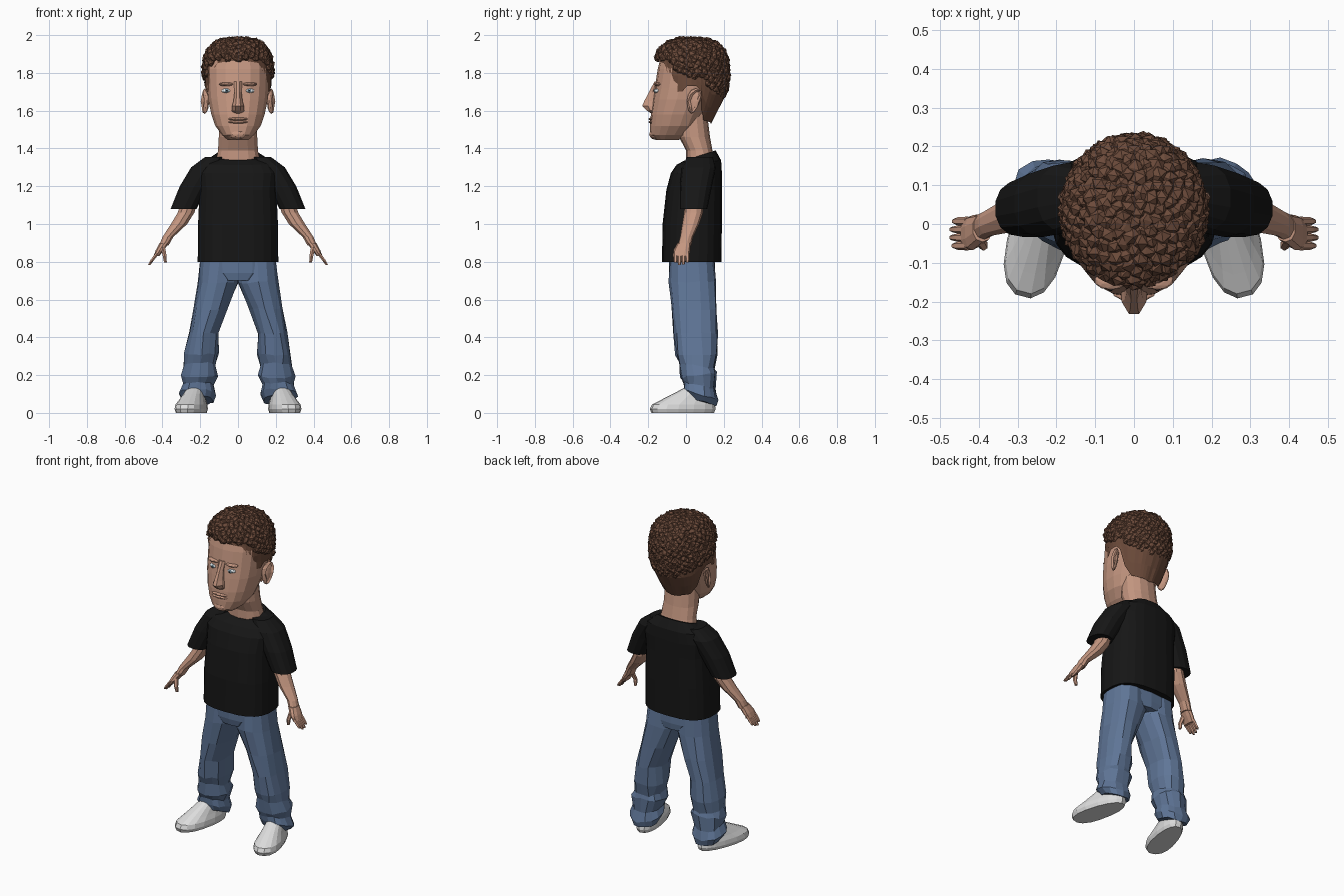
import bpy, bmesh, math, random
from mathutils import Matrix, Vector

random.seed(4)
cube = bpy.data.objects.get("Cube")
if cube:
    bpy.data.objects.remove(cube, do_unlink=True)


def material(name, r, g, b):
    m = bpy.data.materials.new(name)
    m.use_nodes = True
    m.diffuse_color = (r, g, b, 1)
    bsdf = next(n for n in m.node_tree.nodes if n.type == "BSDF_PRINCIPLED")
    bsdf.inputs["Base Color"].default_value = (r, g, b, 1)
    bsdf.inputs["Roughness"].default_value = 0.9
    return m


SKIN = material("skin", 0.56, 0.31, 0.22)
HAIR = material("brown hair", 0.15, 0.07, 0.043)
SHIRT = material("black cloth", 0.008, 0.008, 0.008)
DENIM = material("blue denim", 0.115, 0.18, 0.31)
SHOE = material("white leather", 0.72, 0.72, 0.72)
WHITE = material("eye white", 0.75, 0.8, 0.82)
IRIS = material("grey blue iris", 0.2, 0.32, 0.4)
PUPIL = material("dark pupil", 0.01, 0.01, 0.01)


def finish(bm, name, mat):
    bmesh.ops.recalc_face_normals(bm, faces=bm.faces)
    mesh = bpy.data.meshes.new(name)
    bm.to_mesh(mesh)
    bm.free()
    mesh.materials.append(mat)
    obj = bpy.data.objects.new(name, mesh)
    bpy.context.collection.objects.link(obj)
    return obj


def bridge(bm, rings, n):
    for a, b in zip(rings, rings[1:]):
        for i in range(n):
            j = (i + 1) % n
            bm.faces.new((a[i], a[j], b[j], b[i]))


def loft(name, mat, rings, n=16, power=2.3, side=1, jitter=0, warp=None):
    """Stack of level rings: z, centre x, centre y, radius x, radius y, tilt."""
    bm = bmesh.new()
    loops = []
    for z, cx, cy, rx, ry, *tilt in rings:
        loop = []
        for i in range(n):
            a = math.tau * (i + 0.5) / n
            c, s = math.cos(a), math.sin(a)
            x = rx * math.copysign(abs(c) ** (2 / power), c)
            y = ry * math.copysign(abs(s) ** (2 / power), s)
            p = Vector((cx + x, cy + y, z + (tilt[0] * y if tilt else 0)))
            p += Vector([random.uniform(-jitter, jitter) for _ in range(3)])
            p = warp(p) if warp else p
            loop.append(bm.verts.new((p.x * side, p.y, p.z)))
        loops.append(loop)
    bridge(bm, loops, n)
    bm.faces.new(loops[0])
    bm.faces.new(loops[-1])
    return finish(bm, name, mat)


def blob(name, mat, centre, radii, detail=2):
    bm = bmesh.new()
    mat4 = Matrix.Translation(centre) @ Matrix.Diagonal((*radii, 1))
    bmesh.ops.create_icosphere(bm, subdivisions=detail, radius=1, matrix=mat4)
    return finish(bm, name, mat)


def lerp_table(table, t):
    for a, b in zip(table, table[1:]):
        if t <= b[0]:
            f = max(0, (t - a[0]) / (b[0] - a[0]))
            return [p + (q - p) * f for p, q in zip(a[1:], b[1:])]
    return list(table[-1][1:])


# Head, neck and nose
loft("head", SKIN, [
    (1.445, 0, -.10, .055, .06), (1.47, 0, -.085, .085, .105),
    (1.52, 0, -.06, .122, .13), (1.58, 0, -.043, .143, .143),
    (1.66, 0, -.013, .16, .162), (1.72, 0, .003, .165, .168),
    (1.82, 0, .015, .168, .165), (1.9, 0, .02, .155, .15),
    (1.95, 0, .03, .11, .1)], n=18)
loft("neck", SKIN, [
    (1.33, 0, .08, .12, .08), (1.39, 0, .07, .108, .07),
    (1.46, 0, .045, .104, .082), (1.6, 0, .03, .1, .08)], n=14)
loft("nose", SKIN, [
    (1.585, 0, -.165, .022, .02), (1.60, 0, -.175, .036, .035),
    (1.625, 0, -.18, .034, .056), (1.65, 0, -.175, .026, .05),
    (1.70, 0, -.162, .02, .036), (1.755, 0, -.15, .024, .018)], n=8, power=2)
for part, z in (("upper_lip", 1.556), ("lower_lip", 1.54)):
    blob(part, SKIN, (0, -.178, z), (.055, .022, .009))
blob("chin", SKIN, (0, -.165, 1.475), (.05, .03, .028))

# Eyes, brows and ears
for side, tag in ((1, "left"), (-1, "right")):
    x = .06 * side
    blob(tag + "_eye", WHITE, (x, -.143, 1.705), (.028, .026, .015))
    blob(tag + "_iris", IRIS, (x, -.163, 1.705), (.011, .008, .011))
    blob(tag + "_pupil", PUPIL, (x, -.169, 1.705), (.005, .004, .005))
    blob(tag + "_brow", SKIN, (x, -.146, 1.74), (.042, .024, .011))
    bm = bmesh.new()
    bmesh.ops.create_icosphere(bm, subdivisions=2, radius=1)
    for v in bm.verts:
        p = v.co.copy()
        v.co = (side * (.176 + p.x * .02 + p.y * .012),
                .04 + p.y * (.036 + .012 * p.z) + p.z * .012, 1.65 + p.z * .068)
    if side < 0:
        bmesh.ops.reverse_faces(bm, faces=bm.faces)
    bm.normal_update()
    bowl = [f for f in bm.faces if f.normal.x * side > .8]
    bmesh.ops.inset_region(bm, faces=bowl, thickness=.006, depth=-.012)
    finish(bm, tag + "_ear", SKIN)

# Close-cropped hair shell with a shaped hairline
shell = [(1.53, .02, .112, .11), (1.62, .025, .15, .15), (1.7, .03, .171, .185),
         (1.8, .03, .176, .188), (1.9, .03, .165, .17), (1.96, .03, .09, .1)]
hairline = [(0, 1.87), (.75, 1.85), (.95, 1.7), (1.3, 1.7), (1.42, 1.73),
            (1.8, 1.73), (1.95, 1.61), (2.2, 1.55), (math.pi, 1.53)]
bm = bmesh.new()
n, rows, loops = 48, 7, []
for r in range(rows):
    loop = []
    for i in range(n):
        a = math.tau * i / n - math.pi
        low = lerp_table(hairline, abs(a))[0]
        z = low + (1.96 - low) * r / (rows - 1)
        cy, rx, ry = lerp_table(shell, z)
        k = 1 + random.uniform(0, .035)
        loop.append(bm.verts.new((rx * k * math.sin(a), cy - ry * k * math.cos(a), z)))
    loops.append(loop)
bridge(bm, loops, n)
bm.faces.new(loops[-1])
finish(bm, "cropped_hair", HAIR)

# Faceted curls spread over the crown
bm = bmesh.new()
total = 620
for i in range(total):
    dz = 1 - 2 * (i + .5) / total
    a = i * math.pi * (3 - math.sqrt(5))
    h = math.sqrt(1 - dz * dz)
    k = (h ** 2.8 + abs(dz) ** 2.8) ** (-1 / 2.8)
    d = Vector((h * math.cos(a), h * math.sin(a), dz)) * k
    p = Vector((d.x * .172, .028 + d.y * .186, 1.8 + d.z * .172))
    low = lerp_table([(-.09, 1.875), (-.03, 1.79), (.08, 1.77), (.2, 1.66)], p.y)[0]
    if p.z < low:
        continue
    size = Vector([random.uniform(.019, .03) for _ in range(3)])
    turn = Matrix.Rotation(random.uniform(0, 6), 4, Vector((random.random(), random.random(), 1)))
    bmesh.ops.create_icosphere(bm, subdivisions=1, radius=1,
                               matrix=Matrix.Translation(p) @ turn @ Matrix.Diagonal((*size, 1)))
finish(bm, "curly_hair", HAIR)

# Shirt body
loft("shirt", SHIRT, [
    (.8, 0, .03, .215, .157), (1.0, 0, .033, .213, .157), (1.18, 0, .043, .205, .147),
    (1.27, 0, .055, .215, .135), (1.325, 0, .068, .19, .118, .1),
    (1.362, 0, .072, .118, .085, .33)], n=22, power=2.7)

# Hips
loft("jeans_hips", DENIM, [
    (.7, 0, .035, .12, .115), (.74, 0, .033, .19, .122), (.83, 0, .03, .2, .122)], n=18)


def shoe_warp(p):
    p.x *= 1 - .7 * p.y
    q = Matrix.Rotation(.25, 3, "Z") @ p
    return q + Vector((.243, -.017, 0))


for side, tag in ((1, "left"), (-1, "right")):
    # Sleeve and arm
    loft(tag + "_sleeve", SHIRT, [
        (1.08, .288, .04, .07, .073, 0), (1.2, .232, .052, .078, .085),
        (1.3, .17, .068, .08, .09), (1.355, .12, .075, .055, .07)], side=side, n=14)
    loft(tag + "_arm", SKIN, [
        (.885, .393, -.008, .026, .036), (.93, .372, .003, .03, .034),
        (1.0, .312, .025, .045, .045), (1.06, .275, .04, .046, .05),
        (1.14, .25, .045, .046, .05)], side=side, n=10, power=2)
    # Hand
    loft(tag + "_palm", SKIN, [
        (.83, .432, -.026, .016, .042), (.86, .415, -.022, .022, .045),
        (.9, .39, -.01, .026, .036)], side=side, n=10)
    for k in range(4):
        y = -.056 + k * .021
        drop = (.012, 0, .002, .014)[k]
        loft(f"{tag}_finger_{k + 1}", SKIN, [
            (.783 + drop, .47 - drop / 2, y, .007, .007),
            (.81, .453, y, .011, .011), (.845, .427, y, .012, .012)],
            side=side, n=6, power=2)
    loft(tag + "_thumb", SKIN, [
        (.795, .384, -.052, .008, .009), (.83, .388, -.056, .012, .013),
        (.885, .4, -.035, .014, .018)], side=side, n=6, power=2)
    # Trouser leg, with crumpled folds near the hem
    loft(tag + "_jeans_leg", DENIM, [
        (.065, .212, .08, .08, .078, -.35), (.1, .217, .076, .1, .09, -.3),
        (.145, .212, .068, .082, .086, -.2), (.2, .205, .064, .098, .095, .15),
        (.25, .2, .058, .085, .095, -.15), (.31, .193, .056, .09, .108),
        (.42, .183, .05, .077, .114), (.55, .148, .043, .09, .12),
        (.69, .107, .035, .108, .122), (.82, .1, .03, .1, .118)],
        side=side, n=14, jitter=.006)
    # Shoe, toes turned outwards
    loft(tag + "_shoe", SHOE, [
        (0, 0, 0, .068, .17), (.02, 0, 0, .075, .178), (.045, 0, .004, .072, .17),
        (.07, 0, .025, .062, .14), (.1, 0, .05, .052, .105), (.135, 0, .08, .042, .065)],
        side=side, n=16, warp=shoe_warp)
